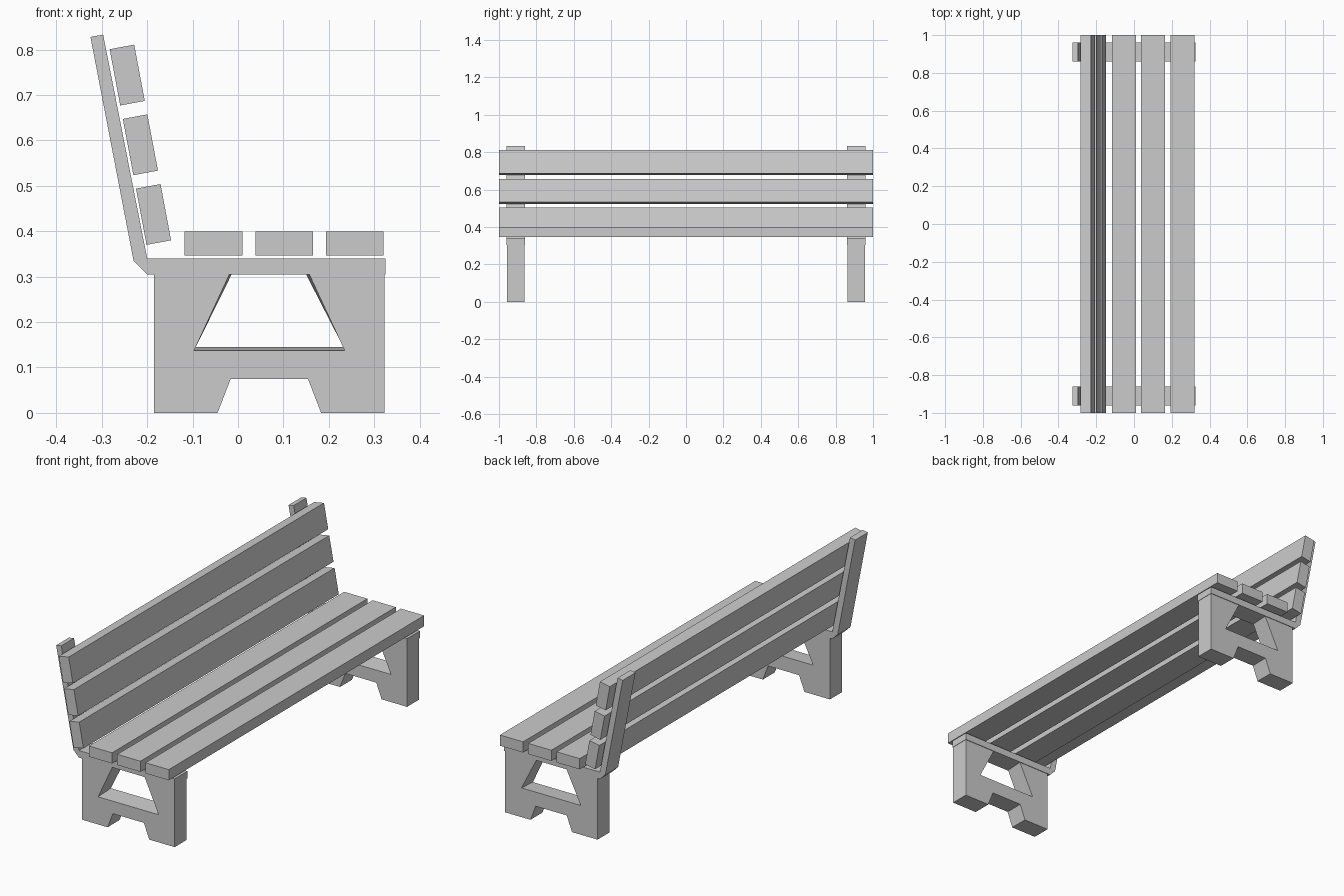
import bpy
import bmesh
import math
from mathutils import Matrix, Vector

cube = bpy.data.objects.get("Cube")
if cube:
    bpy.data.objects.remove(cube, do_unlink=True)

grey = bpy.data.materials.new("plain grey")
grey.use_nodes = True
colour = (0.6, 0.6, 0.6, 1)
grey.diffuse_color = colour
grey.node_tree.nodes["Principled BSDF"].inputs["Base Color"].default_value = colour


def finish(bm, name):
    bmesh.ops.recalc_face_normals(bm, faces=bm.faces)
    mesh = bpy.data.meshes.new(name)
    bm.to_mesh(mesh)
    bm.free()
    mesh.materials.append(grey)
    obj = bpy.data.objects.new(name, mesh)
    bpy.context.collection.objects.link(obj)


def loft(name, front, back, y0, y1):
    """Solid between two matching x-z outlines."""
    bm = bmesh.new()
    a = [bm.verts.new((x, y0, z)) for x, z in front]
    b = [bm.verts.new((x, y1, z)) for x, z in back]
    bm.faces.new(a)
    bm.faces.new(b[::-1])
    for i in range(len(a)):
        j = (i + 1) % len(a)
        bm.faces.new((a[i], b[i], b[j], a[j]))
    finish(bm, name)


def slat(name, x, z, width, height, tilt=0):
    bm = bmesh.new()
    bmesh.ops.create_cube(bm, size=1)
    bmesh.ops.scale(bm, vec=(width, 2, height), verts=bm.verts)
    bmesh.ops.transform(
        bm, verts=bm.verts,
        matrix=Matrix.Translation(Vector((x, 0, z))) @ Matrix.Rotation(tilt, 4, "Y"))
    finish(bm, name)


# Leg outline: foot cut-out below, opening above that closes under the support
outer = [(-0.185, 0.305), (-0.185, 0), (-0.045, 0), (-0.016, 0.075),
         (0.154, 0.075), (0.183, 0), (0.323, 0), (0.323, 0.305)]
opening_front = [(0.157, 0.305), (0.235, 0.137), (-0.097, 0.137), (-0.019, 0.305)]
opening_back = [(0.15, 0.305), (0.232, 0.145), (-0.093, 0.145), (-0.014, 0.305)]

# Seat bearer and leaning back post in one bent piece
support = [(0.325, 0.305), (0.325, 0.34), (-0.2, 0.34), (-0.297, 0.833),
           (-0.325, 0.828), (-0.23, 0.335), (-0.2, 0.305)]

for end, y in (("front", -0.91), ("back", 0.91)):
    loft(end + "_leg", outer + opening_front, outer + opening_back, y - 0.047, y + 0.047)
    loft(end + "_support", support, support, y - 0.05, y + 0.05)

# Seat and backrest slats
for i in range(3):
    slat(f"seat_slat_{i + 1}", -0.054 + 0.1555 * i, 0.3735, 0.127, 0.053)
    slat(f"back_slat_{i + 1}", -0.186 - 0.029 * i, 0.437 + 0.1535 * i,
         0.055, 0.126, -math.radians(10.6))
